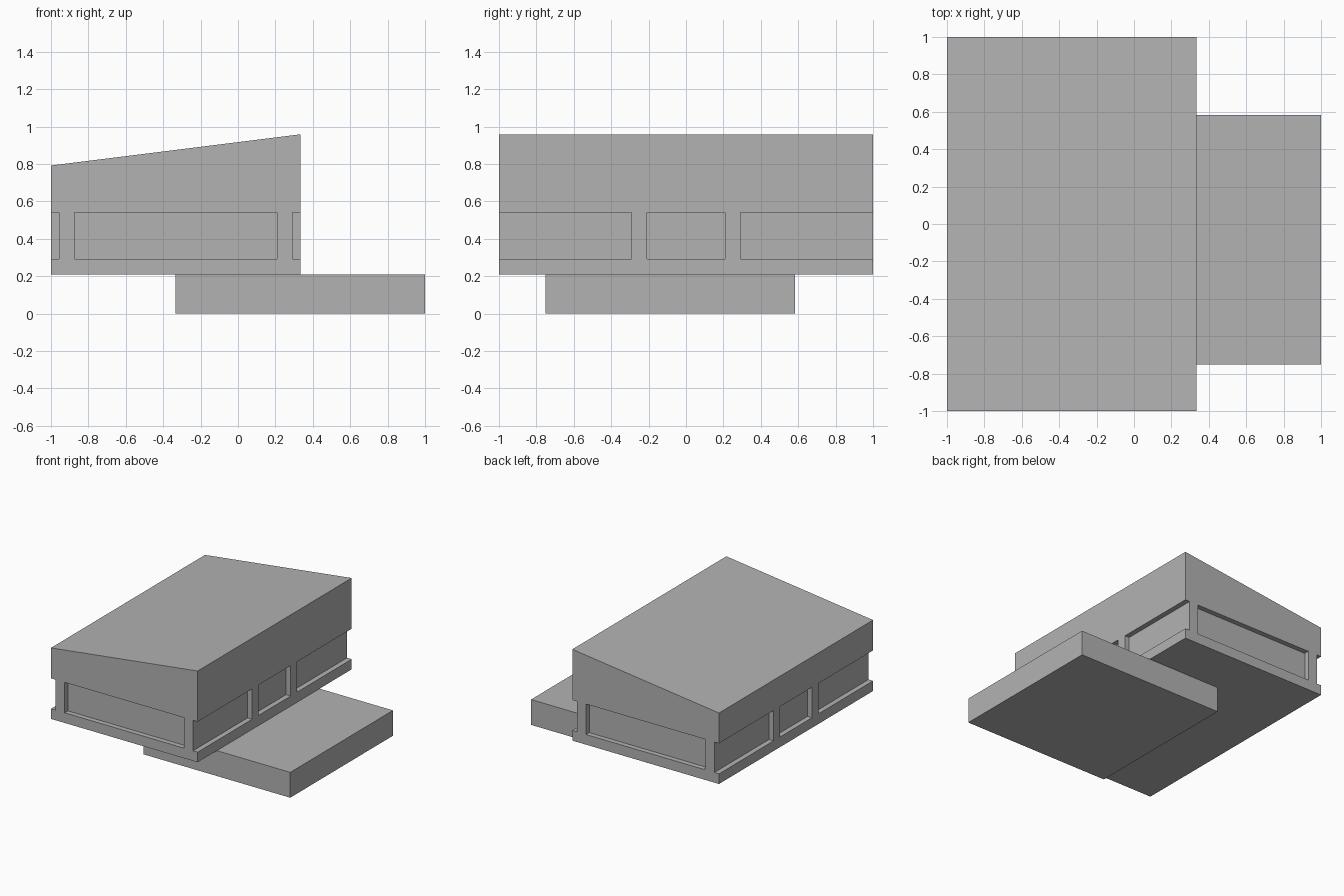
import bpy

if "Cube" in bpy.data.objects:
    bpy.data.objects.remove(bpy.data.objects["Cube"], do_unlink=True)

U = 1 / 24  # building module

grey = bpy.data.materials.new("light_grey")
grey.use_nodes = True
COLOUR = (0.45, 0.45, 0.45, 1)
grey.diffuse_color = COLOUR
grey.node_tree.nodes["Principled BSDF"].inputs["Base Color"].default_value = COLOUR


def prism(name, profile, y0, y1):
    """Extrude an (x, z) profile, in modules, from y0 to y1."""
    n = len(profile)
    verts = [(x * U, y * U, z * U) for y in (y0, y1) for x, z in profile]
    faces = [list(range(n)), list(range(2 * n - 1, n - 1, -1))]
    faces += [[i, i + n, (i + 1) % n + n, (i + 1) % n] for i in range(n)]
    mesh = bpy.data.meshes.new(name)
    mesh.from_pydata(verts, [], faces)
    mesh.materials.append(grey)
    obj = bpy.data.objects.new(name, mesh)
    bpy.context.collection.objects.link(obj)
    return obj


def box(name, x0, x1, y0, y1, z0, z1):
    return prism(name, [(x0, z0), (x1, z0), (x1, z1), (x0, z1)], y0, y1)


# Ground floor plinth, offset to one side
box("plinth", -8, 24, -18, 14, 0, 5)

# Upper storey with a single-pitch roof
upper = prism("upper_storey", [(-24, 5), (8, 5), (8, 23), (-24, 19)], -24, 24)

# Window recesses: three along each long side, one on each end
SILL, HEAD = 7, 13
cutters = []
for x0, x1 in ((-26, -23), (7, 10)):
    for y0, y1 in ((-26, -7), (-5, 5), (7, 26)):
        cutters.append(box("side_window_cutter", x0, x1, y0, y1, SILL, HEAD))
for y0, y1 in ((-26, -23), (23, 26)):
    cutters.append(box("end_window_cutter", -21, 5, y0, y1, SILL, HEAD))

for cutter in cutters:
    cutter.hide_render = True
    cutter.hide_set(True)
    cut = upper.modifiers.new("window_recess", 'BOOLEAN')
    cut.operation = 'DIFFERENCE'
    cut.solver = 'EXACT'
    cut.object = cutter

# Bake the recesses and discard the cutters
bpy.context.view_layer.objects.active = upper
for cut in list(upper.modifiers):
    bpy.ops.object.modifier_apply(modifier=cut.name)
for cutter in cutters:
    bpy.data.objects.remove(cutter, do_unlink=True)
